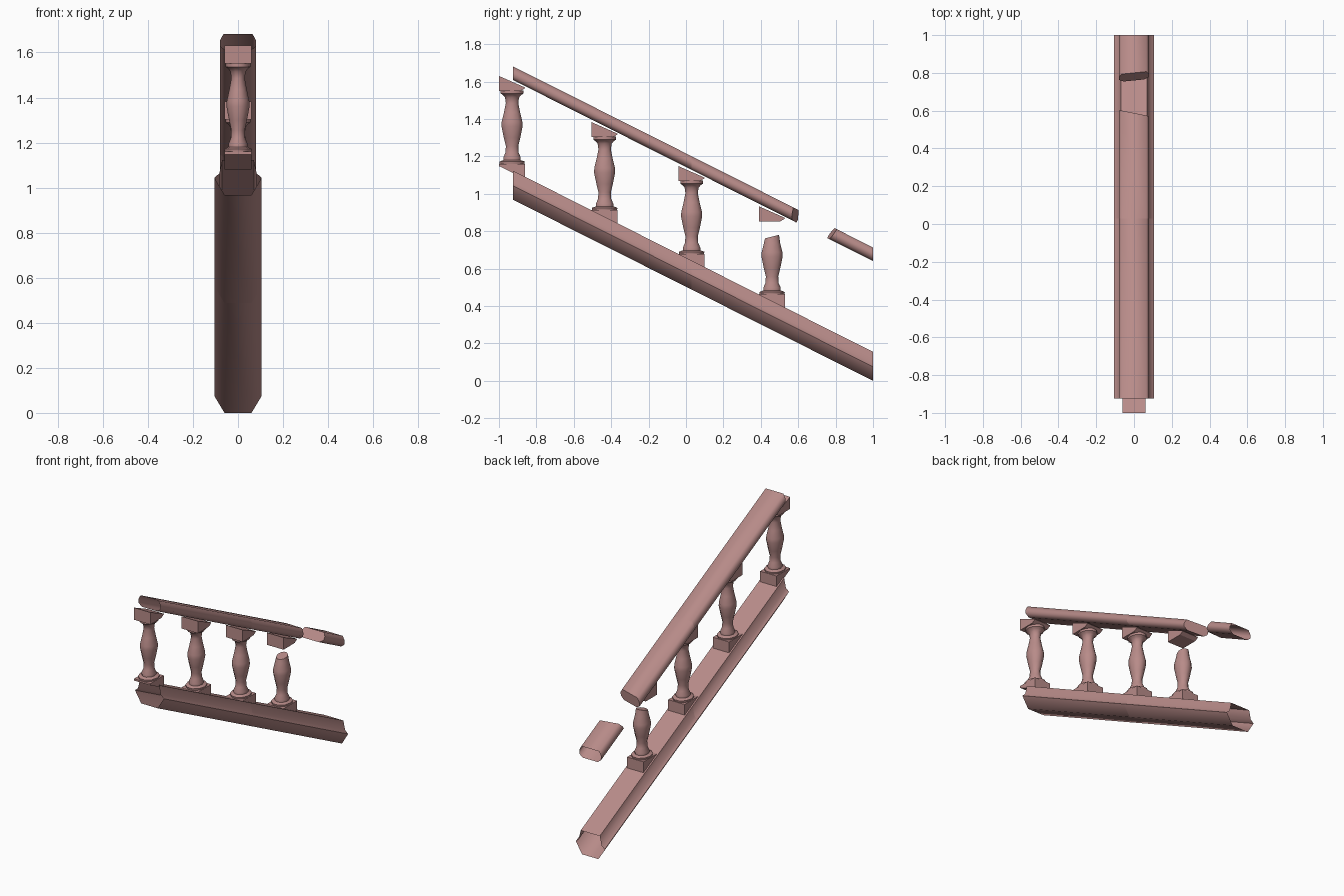
import bpy
import bmesh
import math

cube = bpy.data.objects.get("Cube")
if cube:
    bpy.data.objects.remove(cube, do_unlink=True)

SLOPE = 0.503
Y_STRETCH = 1.16

stone = bpy.data.materials.new("rose_stone")
stone.use_nodes = True
COLOUR = (0.48, 0.26, 0.25, 1)
stone.diffuse_color = COLOUR
stone.node_tree.nodes["Principled BSDF"].inputs["Base Color"].default_value = COLOUR


def finish(name, bm, angle):
    bmesh.ops.recalc_face_normals(bm, faces=bm.faces)
    mesh = bpy.data.meshes.new(name)
    bm.to_mesh(mesh)
    bm.free()
    mesh.materials.append(stone)
    obj = bpy.data.objects.new(name, mesh)
    bpy.context.collection.objects.link(obj)
    bpy.ops.object.select_all(action='DESELECT')
    bpy.context.view_layer.objects.active = obj
    obj.select_set(True)
    bpy.ops.object.shade_smooth_by_angle(angle=math.radians(angle))
    return obj


def sloped_rail(name, half, base, start, end, cap_start=False, cap_end=False):
    """Sweep a mirrored section down the slope; start and end give y from (x, z)."""
    section = half + [(-x, z) for x, z in reversed(half)]
    bm = bmesh.new()
    rings = []
    for edge in (start, end):
        ring = []
        for x, z in section:
            y = edge(x, z)
            ring.append(bm.verts.new((x, y, base + z - SLOPE * y)))
        rings.append(ring)
    a, b = rings
    n = len(section)
    for i in range(n):
        j = (i + 1) % n
        bm.faces.new((a[i], a[j], b[j], b[i]))
    if cap_start:
        bm.faces.new(a)
    if cap_end:
        bm.faces.new(b)
    finish(name, bm, 65)


def flat(y):
    return lambda x, z: y


def block(name, outline, half_width, y, z):
    """Extrude a (y, z) outline across x."""
    bm = bmesh.new()
    sides = [[bm.verts.new((x, y + py, z + pz)) for py, pz in outline]
             for x in (-half_width, half_width)]
    for side in sides:
        bm.faces.new(side)
    n = len(outline)
    for i in range(n):
        j = (i + 1) % n
        bm.faces.new((sides[0][i], sides[0][j], sides[1][j], sides[1][i]))
    finish(name, bm, 30)


def turned_post(name, profile, y, z, tilt=0.0, sides=10):
    """Lathe a (radius, height) profile; tilt slants the top ring."""
    bm = bmesh.new()
    rings = []
    for k, (r, h) in enumerate(profile):
        slant = tilt if k == len(profile) - 1 else 0
        ring = []
        for i in range(sides):
            a = 2 * math.pi * i / sides
            py = r * Y_STRETCH * math.sin(a)
            ring.append(bm.verts.new((r * math.cos(a), y + py, z + h + slant * py)))
        rings.append(ring)
    for a, b in zip(rings, rings[1:]):
        for i in range(sides):
            j = (i + 1) % sides
            bm.faces.new((a[i], a[j], b[j], b[i]))
    bm.faces.new(rings[0])
    bm.faces.new(rings[-1])
    finish(name, bm, 50)


# Lower rail in two lengths
base_half = [(0.06, 0), (0.105, 0.075), (0.083, 0.095), (0.07, 0.155)]
sloped_rail("base_rail_upper", base_half, 0.503, flat(-0.925), flat(0.03))
sloped_rail("base_rail_lower", base_half, 0.503, flat(0.03), flat(1))

# Handrail: whole length, snapped length and loose end
hand_half = [(0.055, 0), (0.08, 0.02), (0.08, 0.045), (0.065, 0.073)]
sloped_rail("handrail_upper", hand_half, 1.143, flat(-0.925), flat(0.03))
sloped_rail("handrail_snapped", hand_half, 1.143, flat(0.03),
            lambda x, z: 0.58 - 0.2 * x + 0.1 * z, cap_end=True)
sloped_rail("handrail_fragment", hand_half, 1.143,
            lambda x, z: 0.76 + 0.55 * z + 0.1 * x, flat(1), cap_start=True)

# Balusters with wedge plinths and caps
plinth = [(-0.07, 0), (0.07, 0), (0.07, -0.08), (-0.07, -0.012)]
cap = [(-0.07, 0), (0.045, 0), (0.07, 0.015), (0.07, 0.018), (-0.07, 0.08)]
profile = [(0.06, 0), (0.062, 0.012), (0.042, 0.02), (0.042, 0.035),
           (0.032, 0.06), (0.03, 0.095), (0.04, 0.14), (0.051, 0.2),
           (0.05, 0.225), (0.039, 0.275), (0.03, 0.325), (0.034, 0.355),
           (0.044, 0.368), (0.055, 0.376), (0.055, 0.392)]
broken = profile[:10] + [(0.034, 0.308)]

posts = [(-0.93, 1.16), (-0.435, 0.913), (0.03, 0.678), (0.46, 0.463)]
for number, (y, z) in enumerate(posts, 1):
    snapped = number == len(posts)
    block(f"plinth_{number}", plinth, 0.06, y, z)
    block(f"cap_{number}", cap, 0.06, y, z + 0.39)
    turned_post(f"baluster_{number}", broken if snapped else profile, y, z,
                tilt=0.25 if snapped else 0)
